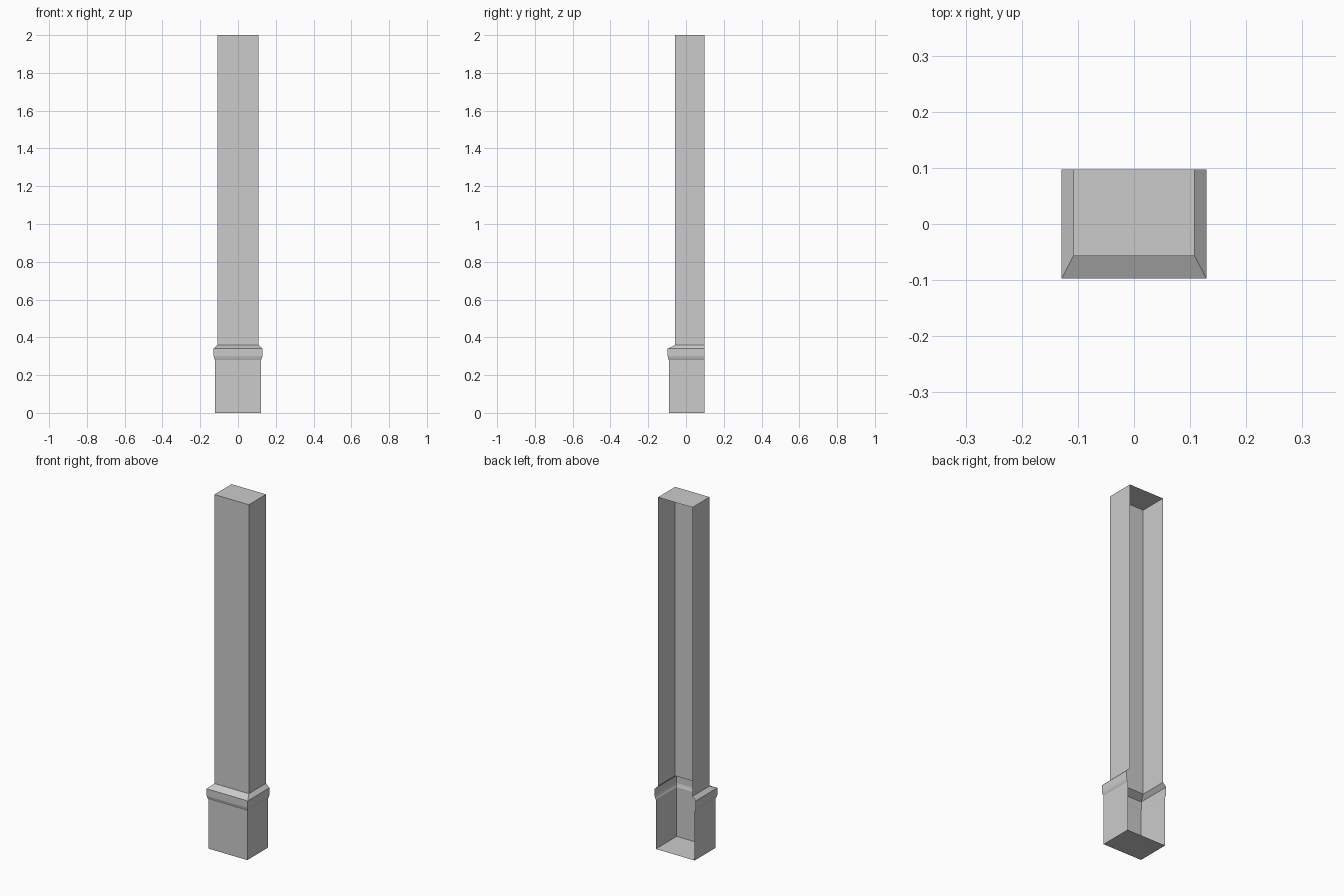
import bpy
import bmesh

cube = bpy.data.objects.get("Cube")
if cube:
    bpy.data.objects.remove(cube, do_unlink=True)

stone = bpy.data.materials.new("grey_stone")
stone.use_nodes = True
GREY = (0.6, 0.6, 0.6, 1)
stone.diffuse_color = GREY
stone.node_tree.nodes["Principled BSDF"].inputs["Base Color"].default_value = GREY

BACK = 0.097


def open_back_shell(name, rings, cap_bottom=False, cap_top=False):
    """Loft three-sided rings (half width, front y, z); the back stays open."""
    bm = bmesh.new()
    loops = []
    for w, front, z in rings:
        corners = [(-w, BACK), (-w, front), (w, front), (w, BACK)]
        loops.append([bm.verts.new((x, y, z)) for x, y in corners])
    for low, high in zip(loops, loops[1:]):
        for i in range(3):
            bm.faces.new((low[i], low[i + 1], high[i + 1], high[i]))
    if cap_bottom:
        bm.faces.new(loops[0][::-1])
    if cap_top:
        bm.faces.new(loops[-1])
    mesh = bpy.data.meshes.new(name)
    bm.to_mesh(mesh)
    bm.free()
    mesh.materials.append(stone)
    obj = bpy.data.objects.new(name, mesh)
    bpy.context.collection.objects.link(obj)
    return obj


# Rings shared by neighbouring parts
plinth_top = (0.122, -0.091, 0.28)
shaft_foot = (0.108, -0.057, 0.36)

# Plinth block with a closed underside
open_back_shell("plinth", [(0.122, -0.091, 0), plinth_top], cap_bottom=True)

# Moulding: narrow undercut, upright band, sloped top
open_back_shell("base_moulding", [
    plinth_top,
    (0.126, -0.094, 0.288),
    (0.129, -0.097, 0.3),
    (0.129, -0.097, 0.34),
    shaft_foot,
])

# Shaft with a closed top
open_back_shell("shaft", [shaft_foot, (0.108, -0.057, 2)], cap_top=True)
